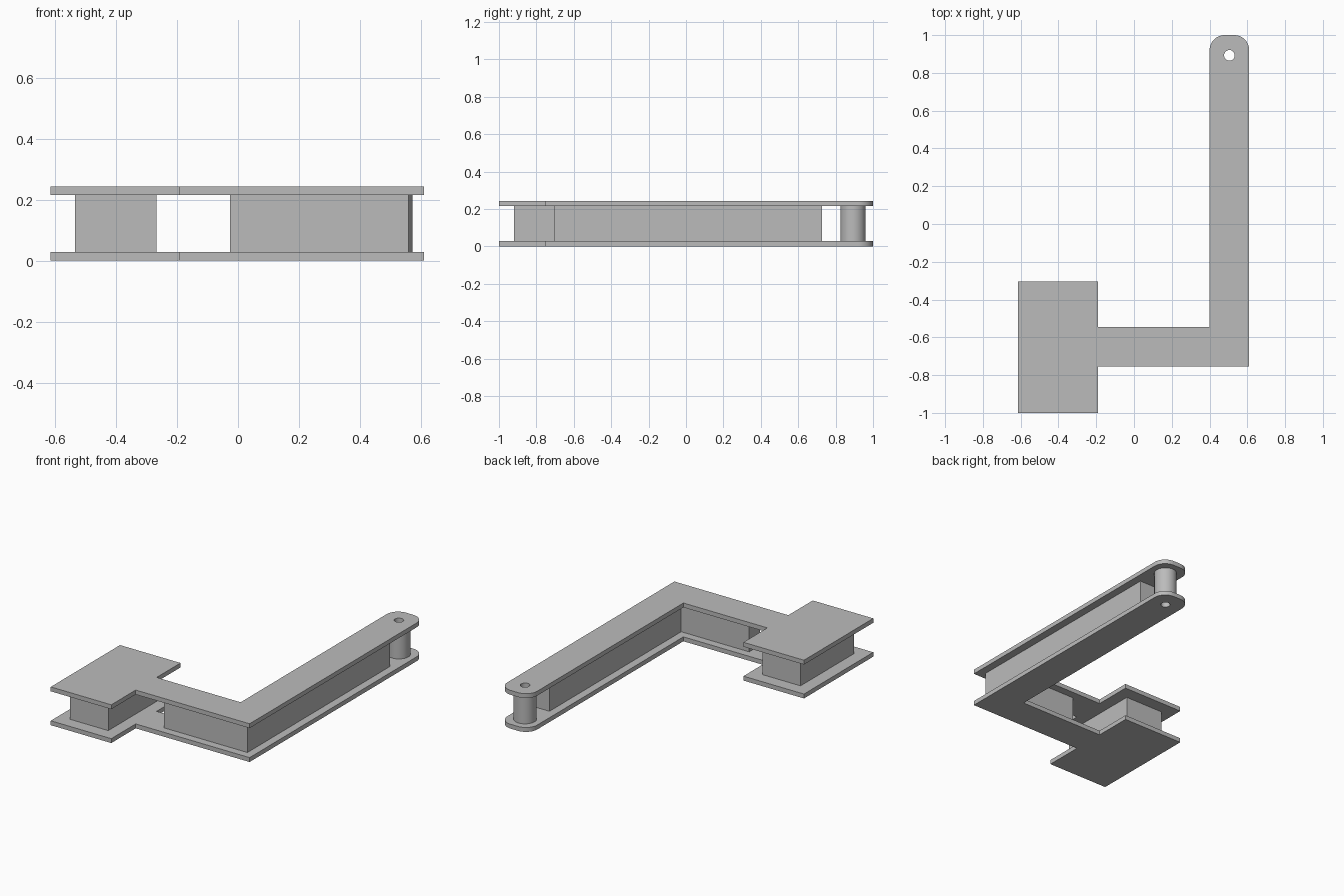
import bpy
import bmesh
from math import cos, sin, pi, radians

if "Cube" in bpy.data.objects:
    bpy.data.objects.remove(bpy.data.objects["Cube"])

GREY = (0.5, 0.5, 0.5, 1.0)
metal = bpy.data.materials.new("plain_grey")
metal.use_nodes = True
metal.diffuse_color = GREY
metal.node_tree.nodes["Principled BSDF"].inputs["Base Color"].default_value = GREY

PLATE = 0.028
HEIGHT = 0.243
PIN = (0.505, 0.893)


def prism(name, outline, z0, z1):
    """Extrude a counter-clockwise outline from z0 to z1."""
    bm = bmesh.new()
    face = bm.faces.new([bm.verts.new((x, y, z0)) for x, y in outline])
    up = bmesh.ops.extrude_face_region(bm, geom=[face])["geom"]
    for v in up:
        if isinstance(v, bmesh.types.BMVert):
            v.co.z = z1
    bmesh.ops.recalc_face_normals(bm, faces=bm.faces)
    mesh = bpy.data.meshes.new(name)
    bm.to_mesh(mesh)
    bm.free()
    obj = bpy.data.objects.new(name, mesh)
    bpy.context.collection.objects.link(obj)
    mesh.materials.append(metal)
    return obj


def arc(cx, cy, r, start, end, steps):
    angles = [radians(start + (end - start) * i / steps) for i in range(steps + 1)]
    return [(cx + r * cos(a), cy + r * sin(a)) for a in angles]


def circle(r, n=48):
    return arc(*PIN, r, 0, 360, n)[:-1]


def smooth(obj):
    bpy.ops.object.select_all(action="DESELECT")
    obj.select_set(True)
    bpy.context.view_layer.objects.active = obj
    bpy.ops.object.shade_smooth_by_angle(angle=pi / 6)


# Plate outline: square pad, cross arm and long arm with a rounded tip
R = 0.08
outline = [(-0.615, -1), (-0.19, -1), (-0.19, -0.755), (0.61, -0.755)]
outline += arc(0.61 - R, 1 - R, R, 0, 90, 12)
outline += arc(0.40 + R, 1 - R, R, 90, 180, 12)
outline += [(0.40, -0.545), (-0.19, -0.545), (-0.19, -0.305), (-0.615, -0.305)]

bottom = prism("bottom_plate", outline, 0, PLATE)
top = prism("top_plate", outline, HEIGHT - PLATE, HEIGHT)

# Spacers between the plates
z0, z1 = PLATE, HEIGHT - PLATE
prism("pad_block", [(-0.535, -0.92), (-0.267, -0.92),
                    (-0.267, -0.385), (-0.535, -0.385)], z0, z1)
prism("arm_core", [(-0.027, -0.705), (0.56, -0.705), (0.56, 0.727),
                   (0.45, 0.727), (0.45, -0.595), (-0.027, -0.595)], z0, z1)
pin = prism("pin_sleeve", circle(0.067), z0, z1)

# Bore through both plates and the sleeve
cutter = prism("bore_cutter", circle(0.028, 32), -0.1, HEIGHT + 0.1)
cutter.hide_render = True
for obj in (bottom, top, pin):
    mod = obj.modifiers.new("bore", "BOOLEAN")
    mod.operation = "DIFFERENCE"
    mod.solver = "EXACT"
    mod.object = cutter
    bpy.context.view_layer.objects.active = obj
    bpy.ops.object.modifier_apply(modifier=mod.name)
    smooth(obj)
bpy.data.objects.remove(cutter)
